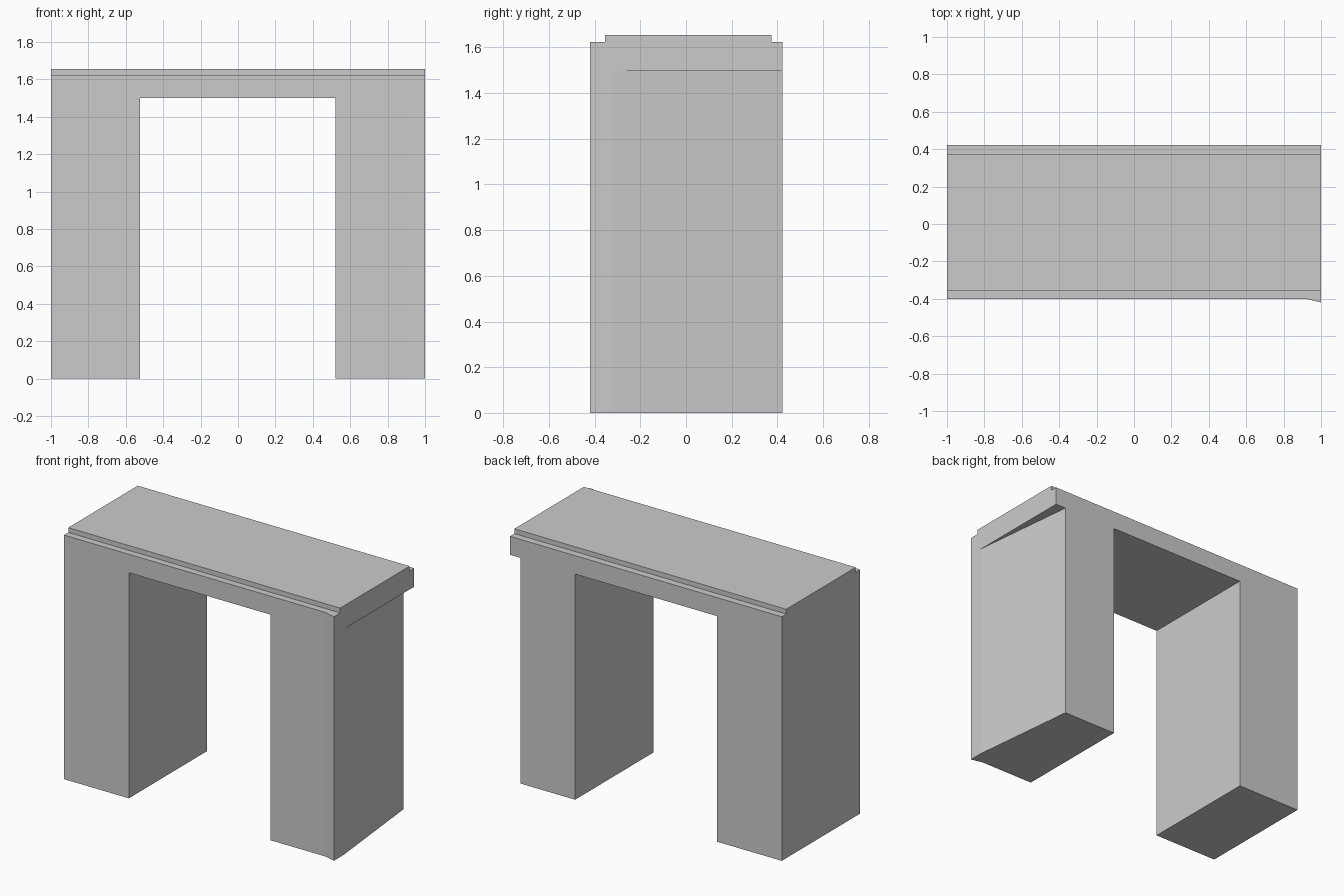
import bpy
import bmesh

cube = bpy.data.objects.get("Cube")
if cube:
    bpy.data.objects.remove(cube, do_unlink=True)

stone = bpy.data.materials.new("pale_grey")
stone.use_nodes = True
GREY = (0.6, 0.6, 0.6, 1)
stone.diffuse_color = GREY
stone.node_tree.nodes["Principled BSDF"].inputs["Base Color"].default_value = GREY


def prism(name, footprint, bottom, top):
    """Extrude a counter-clockwise footprint between two heights."""
    bm = bmesh.new()
    base = bm.faces.new([bm.verts.new((x, y, bottom)) for x, y in footprint])
    ext = bmesh.ops.extrude_face_region(bm, geom=[base], use_keep_orig=True)
    for v in ext["geom"]:
        if isinstance(v, bmesh.types.BMVert):
            v.co.z = top
    bmesh.ops.recalc_face_normals(bm, faces=bm.faces)
    mesh = bpy.data.meshes.new(name)
    bm.to_mesh(mesh)
    bm.free()
    mesh.materials.append(stone)
    obj = bpy.data.objects.new(name, mesh)
    bpy.context.collection.objects.link(obj)
    return obj


FRONT, BACK = -0.4, 0.422
UNDERSIDE, LEDGE, TOP = 1.5, 1.623, 1.655
flare = [(0.92, FRONT), (1, -0.42)]  # front corner that kicks outward

# Straight leg
prism("right_leg", [(-1, FRONT), (-0.523, FRONT), (-0.523, BACK), (-1, BACK)],
      0, UNDERSIDE)

# Leg with flared front corner and an outer wall that tapers in to the back
prism("left_leg", [(0.52, FRONT)] + flare + [(1, -0.32), (0.922, BACK), (0.52, BACK)],
      0, UNDERSIDE)

# Lintel slab spanning both legs
prism("lintel", [(-1, FRONT)] + flare + [(1, BACK), (-1, BACK)], UNDERSIDE, LEDGE)

# Narrower raised cap leaving a ledge at front and back
prism("cap", [(-1, -0.355), (1, -0.355), (1, 0.375), (-1, 0.375)], LEDGE, TOP)
